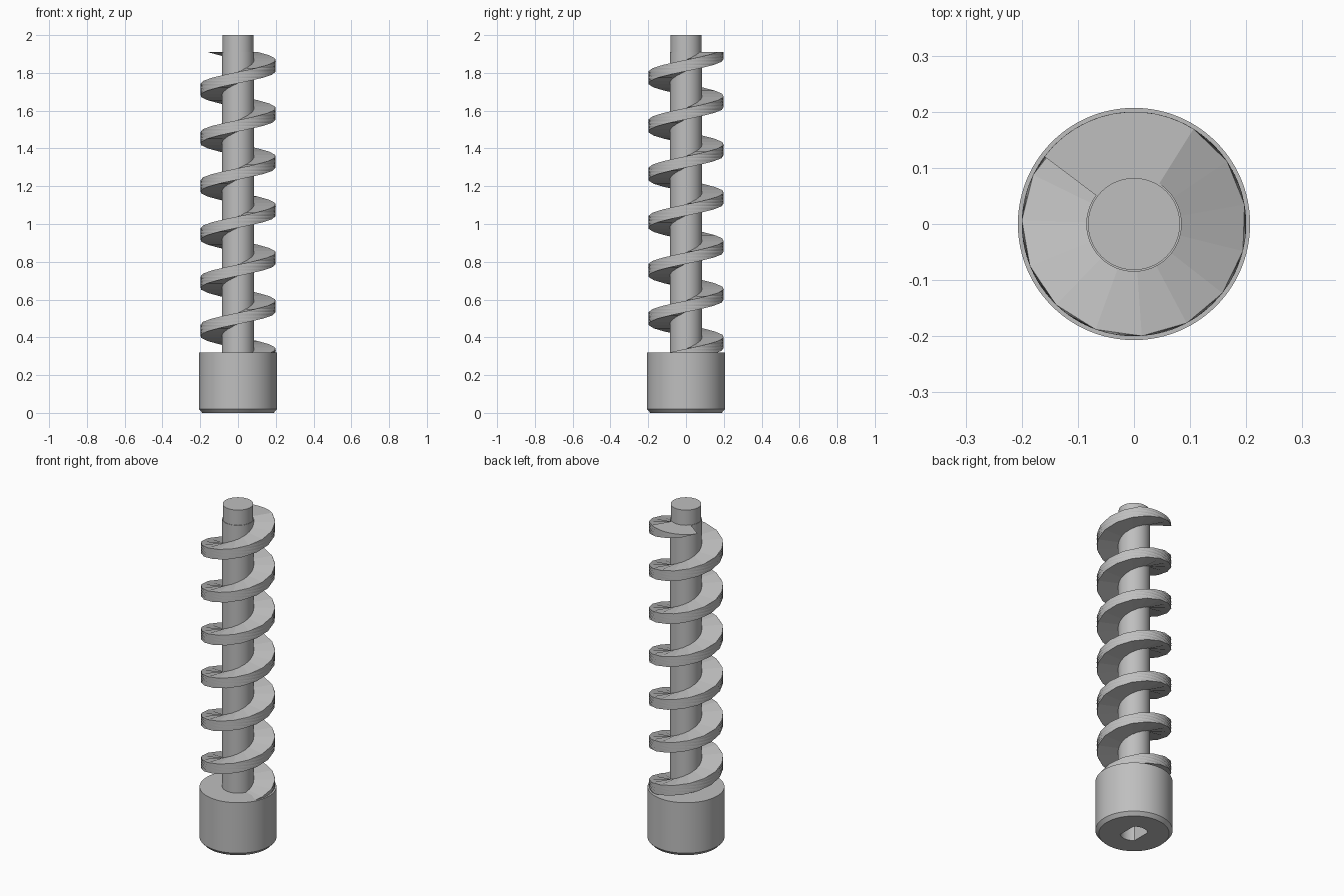
import bpy, bmesh
from math import cos, sin, radians

cube = bpy.data.objects.get("Cube")
if cube:
    bpy.data.objects.remove(cube, do_unlink=True)

GREY = (0.52, 0.52, 0.52, 1.0)
mat = bpy.data.materials.new("plain_grey")
mat.use_nodes = True
mat.diffuse_color = GREY
mat.node_tree.nodes["Principled BSDF"].inputs["Base Color"].default_value = GREY

SIDES = 96
PITCH = 0.255          # height of one turn of the flight
FLIGHT_TOP = 1.91
CORE_R = 0.085


def ring(r, z, flat=None):
    """Circle of points, optionally cut by two flats at x = +-flat."""
    limit = flat or r
    pts = []
    for i in range(SIDES):
        a = radians(360 * i / SIDES)
        pts.append((max(-limit, min(limit, r * cos(a))), r * sin(a), z))
    return pts


def loft(name, rings, smooth=True):
    """Skin a stack of closed rings and cap both ends."""
    bm = bmesh.new()
    rows = [[bm.verts.new(p) for p in pts] for pts in rings]
    for low, high in zip(rows, rows[1:]):
        n = len(low)
        for i in range(n):
            j = (i + 1) % n
            bm.faces.new((low[i], low[j], high[j], high[i]))
    bm.faces.new(rows[0][::-1])
    bm.faces.new(rows[-1])
    bmesh.ops.recalc_face_normals(bm, faces=bm.faces)
    mesh = bpy.data.meshes.new(name)
    bm.to_mesh(mesh)
    bm.free()
    mesh.materials.append(mat)
    obj = bpy.data.objects.new(name, mesh)
    bpy.context.collection.objects.link(obj)
    if smooth:
        bpy.ops.object.select_all(action="DESELECT")
        obj.select_set(True)
        bpy.context.view_layer.objects.active = obj
        bpy.ops.object.shade_smooth_by_angle(angle=radians(30))
    return obj


# Base with chamfered foot and a blind drive socket with two flats
loft("base", [
    ring(0.075, 0.2, 0.05),
    ring(0.075, 0.0, 0.05),
    ring(0.189, 0.0),
    ring(0.207, 0.02),
    ring(0.207, 0.32),
])

# Shaft, and the slightly wider core that carries the flight
loft("shaft", [ring(0.082, 0.3), ring(0.082, 2.0)])
loft("flight_core", [ring(CORE_R, 0.3), ring(CORE_R, FLIGHT_TOP)])


# Screw flight: a flat sector, twisted upwards in coarse steps
def sector(turn, z, start=58, sweep=85, steps=12):
    angles = [radians(start + turn + sweep * i / steps) for i in range(steps + 1)]
    outer = [(0.2 * cos(a), 0.2 * sin(a), z) for a in angles]
    inner = [(0.078 * cos(a), 0.078 * sin(a), z) for a in reversed(angles)]
    return outer + inner


STEP = 24
slices = int((FLIGHT_TOP - 0.3) / (PITCH * STEP / 360))
loft("screw_flight", [
    sector(-STEP * k, FLIGHT_TOP - PITCH * STEP * k / 360)
    for k in range(slices, -1, -1)
], smooth=False)
